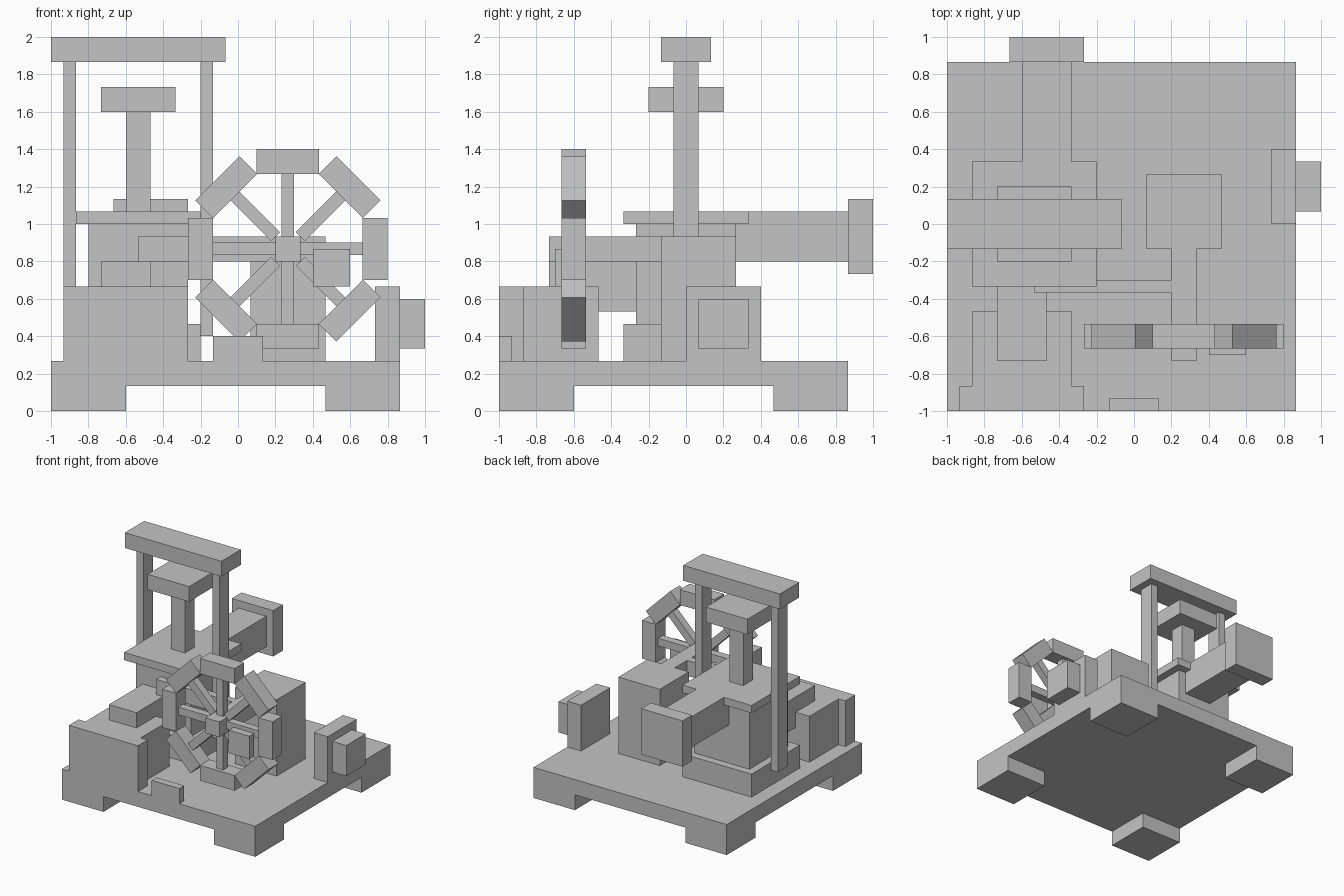
import bpy
import math
from mathutils import Matrix, Vector

if "Cube" in bpy.data.objects:
    bpy.data.objects.remove(bpy.data.objects["Cube"])

U = 1 / 15  # one block unit

grey = bpy.data.materials.new("plain grey")
grey.diffuse_color = (0.55, 0.55, 0.55, 1)
grey.use_nodes = True
grey.node_tree.nodes["Principled BSDF"].inputs["Base Color"].default_value = grey.diffuse_color


def box(name, x, y, z, turn=None):
    """Box from (min, max) ranges in block units, optionally transformed."""
    bpy.ops.mesh.primitive_cube_add(size=1)
    ob = bpy.context.object
    ob.name = name
    mid = Vector([(a + b) / 2 for a, b in (x, y, z)]) * U
    size = [(b - a) * U for a, b in (x, y, z)]
    place = Matrix.Translation(mid) @ Matrix.Diagonal((*size, 1))
    ob.data.transform(turn @ place if turn else place)
    ob.data.materials.append(grey)
    return ob


# base plate on four corner feet
box("base_plate", (-15, 13), (-15, 13), (2, 4))
for x in (-15, 7):
    for y in (-15, 7):
        box("foot", (x, x + 6), (y, y + 6), (0, 2))

# firebox with front plate and duct to the cylinder
box("firebox_front", (-14, -4), (-15, -13), (4, 10))
box("firebox_body", (-13, -5), (-13, -7), (4, 10))
box("duct", (-11, -7), (-11, -4), (8, 12))
box("front_step", (-2, 2), (-15, -14), (4, 6))

# cylinder block with plinth and lid
box("cylinder_plinth", (-13, -3), (-5, 5), (4, 7))
box("cylinder_body", (-12, -4), (-4, 4), (7, 15))
box("cylinder_lid", (-13, -3), (-5, 5), (15, 16))

# rear arm and end block
box("rear_arm", (-9, -5), (4, 13), (12, 16))
box("rear_block", (-10, -4), (13, 15), (11, 17))

# piston
box("piston_rod", (-9, -7), (-1, 1), (16, 24))
box("piston_head", (-11, -5), (-3, 3), (24, 26))

# gantry
for x in (-14, -3):
    box("gantry_post", (x, x + 1), (-1, 1), (6, 28))
box("gantry_beam", (-15, -1), (-2, 2), (28, 30))

# bearing block, axle and connecting rod
box("bearing_block", (1, 7), (-2, 4), (4, 14))
box("axle", (3, 5), (-11, -2), (12, 14))
box("connecting_rod", (-8, 3), (-5.5, -4.5), (12, 14))

# flywheel: eight rim blocks and spokes around the axle
hub = Matrix.Translation(Vector((4, -9, 13)) * U)
for i in range(8):
    turn = hub @ Matrix.Rotation(i * math.pi / 4, 4, 'Y')
    box("rim_block", (-2.5, 2.5), (-1, 1), (6, 8), turn)
    box("spoke", (-0.5, 0.5), (-0.5, 0.5), (1.4 if i % 2 else 1, 6), turn)
box("counterweight", (6, 9), (-10.5, -9.5), (10, 13))

# side box with outlet
box("side_box", (11, 13), (0, 6), (4, 10))
box("side_outlet", (13, 15), (1, 5), (5, 9))
